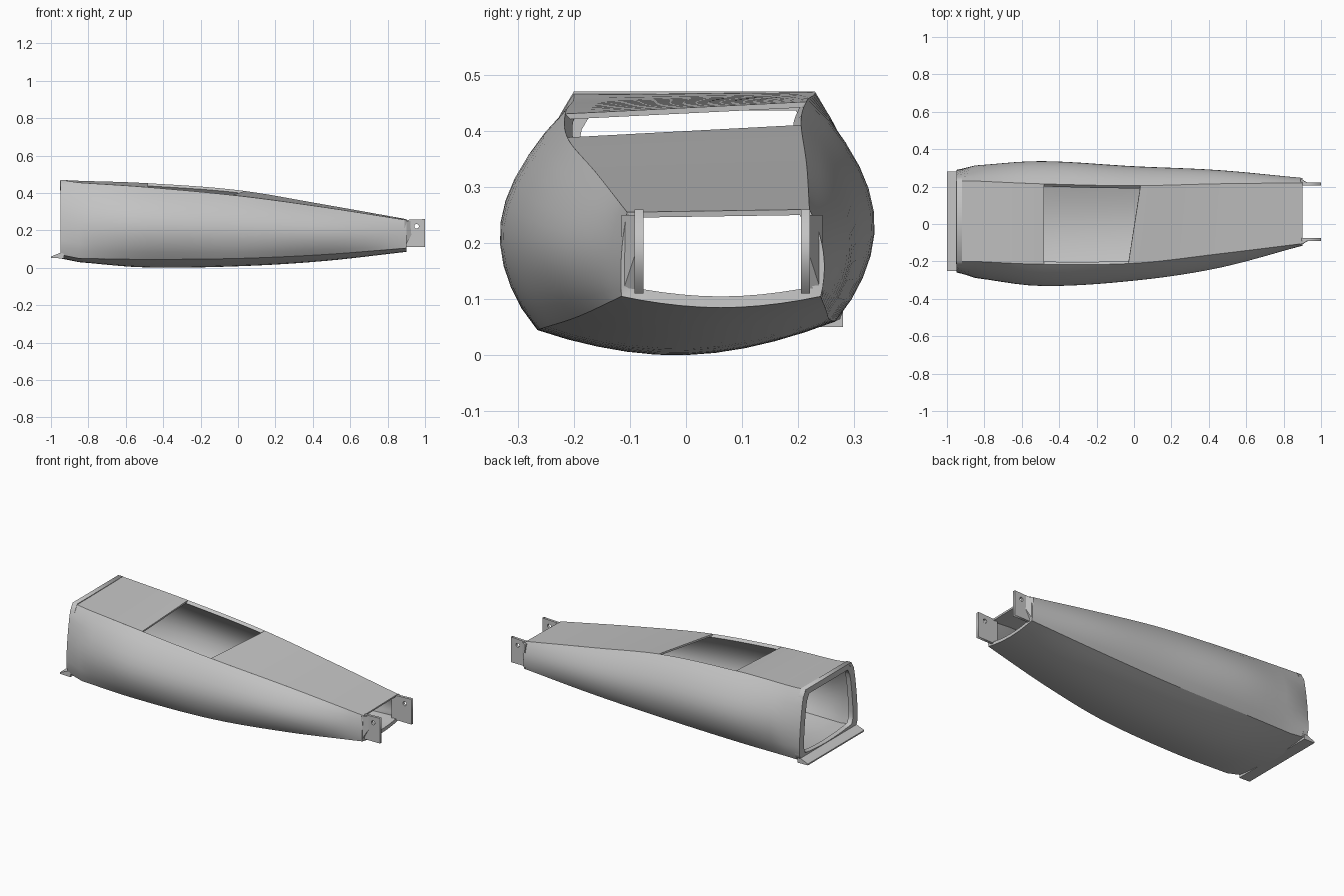
import bpy
import math

if "Cube" in bpy.data.objects:
    bpy.data.objects.remove(bpy.data.objects["Cube"], do_unlink=True)

grey = bpy.data.materials.new("plain grey")
grey.use_nodes = True
grey.diffuse_color = (0.55, 0.55, 0.55, 1)
grey.node_tree.nodes["Principled BSDF"].inputs["Base Color"].default_value = (0.55, 0.55, 0.55, 1)

# Key sections along the body: x, then front rail y z, front bulge y, front chine y z,
# keel z, back chine y z, back bulge y, back rail y z
KEYS = [
    (-.95, -.20, .47, -.25, -.245, .07, .05, .275, .065, .28, .23, .47),
    (-.85, -.20, .455, -.285, -.255, .05, .03, .265, .06, .312, .23, .465),
    (-.5, -.215, .432, -.33, -.265, .045, .002, .265, .06, .335, .215, .453),
    (0, -.21, .385, -.302, -.25, .05, .008, .255, .065, .307, .205, .415),
    (.45, -.16, .325, -.235, -.19, .07, .035, .25, .08, .287, .215, .34),
    (.9, -.105, .255, -.115, -.115, .105, .085, .24, .105, .245, .22, .26),
]


def slope(i, k):
    a = KEYS[i if i < 2 else i - 1]
    b = KEYS[min(i + 1, len(KEYS) - 1)]
    return (b[k] - a[k]) / (b[0] - a[0])


def params(x):
    """Smoothly interpolated section values at x."""
    i = max(j for j in range(len(KEYS) - 1) if j == 0 or KEYS[j][0] <= x)
    a, b = KEYS[i], KEYS[i + 1]
    h = b[0] - a[0]
    t = (x - a[0]) / h
    out = []
    for k in range(1, len(a)):
        if i == 0:
            out.append(a[k] + (b[k] - a[k]) * t)
            continue
        s = t * t * (3 - 2 * t)
        out.append(a[k] + (b[k] - a[k]) * s + h * slope(i, k) * t * (1 - t) ** 2
                   - h * slope(i + 1, k) * t * t * (1 - t))
    return out


def side(rail, bulge, chine, power, steps=10):
    """Bowed side wall from rail down to chine."""
    depth = bulge - (rail[0] + chine[0]) / 2
    pts = []
    for j in range(steps + 1):
        t = j / steps
        bow = depth * max(0, math.sin(math.pi * t)) ** power
        pts.append((rail[0] + (chine[0] - rail[0]) * t + bow,
                    rail[1] + (chine[1] - rail[1]) * t))
    return pts


def section(x):
    fy, fz, fb, cy, cz, keel, by, bz, bb, ry, rz = params(x)
    power = .3 if x < -.94 else .85
    front = side((fy, fz), fb, (cy, cz), power)
    back = side((ry, rz), bb, (by, bz), power)
    belly = []
    for j in range(1, 10):
        t = j / 10
        base = cz + (bz - cz) * t
        drop = (cz + bz) / 2 - keel
        belly.append((cy + (by - cy) * t, base - drop * math.sin(math.pi * t) ** .9))
    return front + belly + back[::-1]


def finish(obj, thickness=0):
    obj.data.materials.append(grey)
    bpy.ops.object.select_all(action='DESELECT')
    obj.select_set(True)
    bpy.context.view_layer.objects.active = obj
    if thickness:
        mod = obj.modifiers.new("wall", 'SOLIDIFY')
        mod.thickness = thickness
        mod.offset = -1
        bpy.ops.object.modifier_apply(modifier=mod.name)
    bpy.ops.object.shade_smooth_by_angle(angle=math.radians(30))


def new_object(name, verts, faces):
    mesh = bpy.data.meshes.new(name)
    mesh.from_pydata(verts, [], faces)
    obj = bpy.data.objects.new(name, mesh)
    bpy.context.collection.objects.link(obj)
    return obj


def loft(name, rows, thickness):
    """Skin a list of equally long rows of points."""
    n = len(rows[0])
    verts = [p for row in rows for p in row]
    faces = [(i * n + j, i * n + j + 1, (i + 1) * n + j + 1, (i + 1) * n + j)
             for i in range(len(rows) - 1) for j in range(n - 1)]
    obj = new_object(name, verts, faces)
    finish(obj, thickness)


def prism(name, outline, shift):
    """Solid from a flat outline of 3D points moved along shift."""
    n = len(outline)
    top = [tuple(a + b for a, b in zip(p, shift)) for p in outline]
    faces = [tuple(range(n))[::-1], tuple(range(n, 2 * n))]
    faces += [(i, (i + 1) % n, n + (i + 1) % n, n + i) for i in range(n)]
    finish(new_object(name, outline + top, faces))


def plate(name, loops, rotation, location, thickness):
    """Flat plate whose later loops are holes."""
    curve = bpy.data.curves.new(name, 'CURVE')
    curve.dimensions = '2D'
    curve.fill_mode = 'BOTH'
    curve.extrude = thickness / 2
    for loop in loops:
        spline = curve.splines.new('POLY')
        spline.points.add(len(loop) - 1)
        for point, (u, v) in zip(spline.points, loop):
            point.co = (u, v, 0, 1)
        spline.use_cyclic_u = True
    curve.materials.append(grey)
    obj = bpy.data.objects.new(name, curve)
    obj.rotation_euler = rotation
    obj.location = location
    bpy.context.collection.objects.link(obj)


# Hull: sides and belly, open along the top
stations = [-.95, -.85] + [-.85 + 1.75 * i / 24 for i in range(1, 25)]
loft("hull_shell", [[(x, y, z) for y, z in section(x)] for x in stations], .02)


# Deck panels either side of the hatch
def deck(name, front_span, back_span, steps=12):
    rows = []
    for i in range(steps + 1):
        t = i / steps
        xf = front_span[0] + (front_span[1] - front_span[0]) * t
        xb = back_span[0] + (back_span[1] - back_span[0]) * t
        f, b = params(xf), params(xb)
        rows.append([(xb, b[9], b[10]), (xf, f[0], f[1])][::-1])
    rows = [row[::-1] for row in rows]
    loft(name, [row[::-1] for row in rows][::-1], .01)


deck("rear_deck", (-.95, -.48), (-.95, -.48))
deck("long_deck", (-.03, .9), (.035, .9))

# End frame around the large opening
outer = section(-.95)
cy, cz = .015, .26
inner = [(cy + (y - cy) * .84, cz + (z - cz) * .84) for y, z in outer]
plate("end_frame", [outer, inner], (math.pi / 2, 0, math.pi / 2), (-.935, 0, 0), .03)

# Lip below the large opening
prism("bottom_lip", [(-1, -.25, .052), (-.93, -.25, .05), (-.93, -.25, .08),
                     (-.95, -.25, .08), (-1, -.25, .06)], (0, .53, 0))

# Drilled tabs with wedge gussets at the narrow end
hole = [(.955 + .012 * math.cos(a * math.pi / 8), .222 + .012 * math.sin(a * math.pi / 8))
        for a in range(16)]
tab = [(.87, .11), (1, .11), (1, .26), (.87, .255)]
for name, y, out in (("front", -.084, -.115), ("back", .213, .243)):
    plate(name + "_tab", [tab, hole], (math.pi / 2, 0, 0), (0, y, 0), .016)
    wedge = [(.89, y, .107), (.89, out, .107), (.89, out, .25), (.89, y, .25),
             (.94, y, .2), (.935, y, .25)]
    faces = [(0, 1, 2, 3), (1, 4, 5, 2), (0, 4, 1), (3, 2, 5), (0, 3, 5, 4)]
    finish(new_object(name + "_tab_gusset", wedge, faces))
